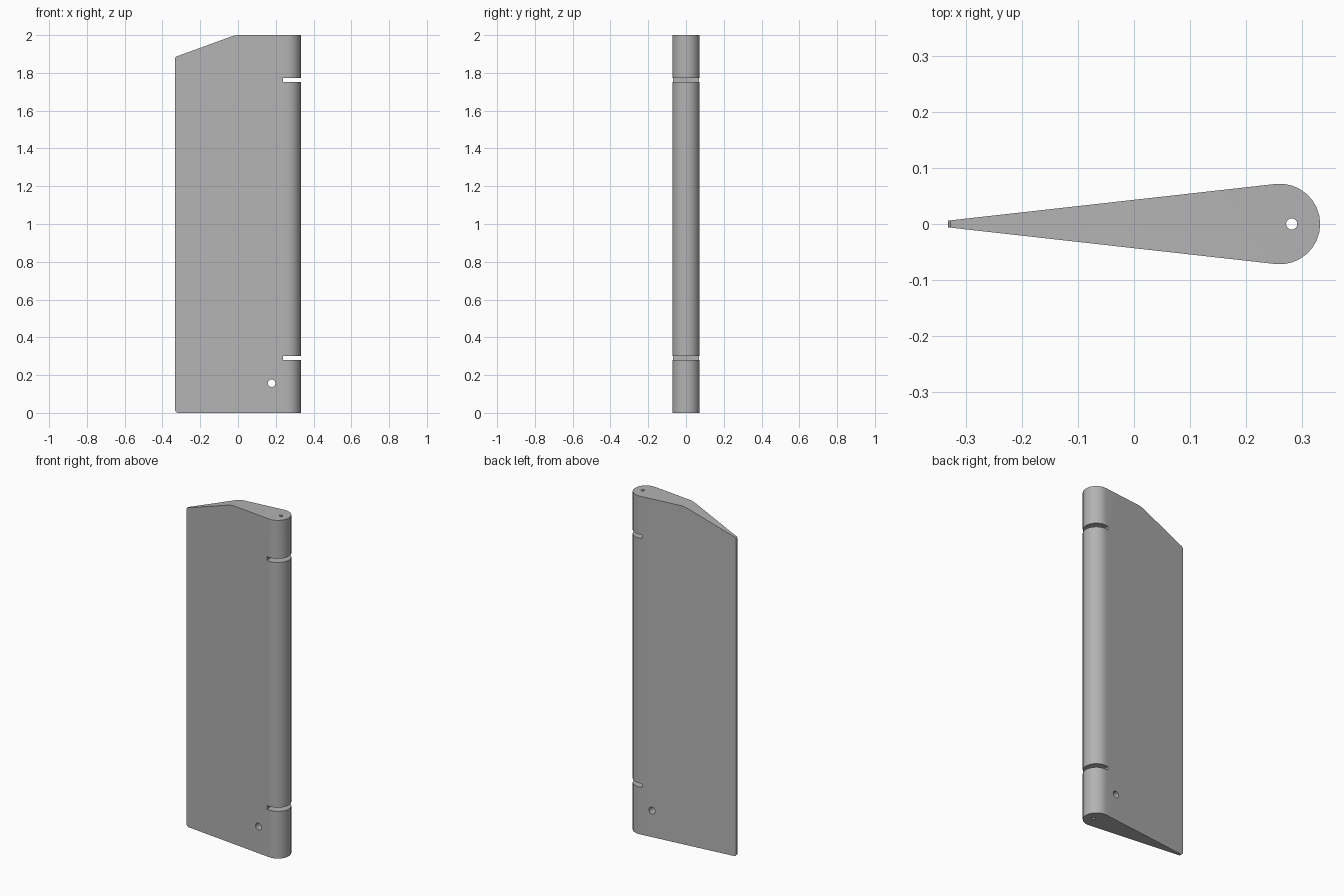
import bpy, bmesh
from math import cos, sin, pi, radians
from mathutils import Matrix, Vector

if "Cube" in bpy.data.objects:
    bpy.data.objects.remove(bpy.data.objects["Cube"])

grey = bpy.data.materials.new("plain grey")
grey.use_nodes = True
COLOUR = (0.45, 0.45, 0.45, 1)
grey.diffuse_color = COLOUR
grey.node_tree.nodes["Principled BSDF"].inputs["Base Color"].default_value = COLOUR


def prism(name, outline, direction):
    """Extrude a closed 3D outline along a direction."""
    bm = bmesh.new()
    face = bm.faces.new([bm.verts.new(p) for p in outline])
    result = bmesh.ops.extrude_face_region(bm, geom=[face])
    moved = [v for v in result["geom"] if isinstance(v, bmesh.types.BMVert)]
    bmesh.ops.translate(bm, verts=moved, vec=Vector(direction))
    bmesh.ops.recalc_face_normals(bm, faces=bm.faces)
    mesh = bpy.data.meshes.new(name)
    bm.to_mesh(mesh)
    bm.free()
    mesh.materials.append(grey)
    obj = bpy.data.objects.new(name, mesh)
    bpy.context.collection.objects.link(obj)
    return obj


def combine(target, tool, operation):
    """Apply a boolean and discard the helper."""
    mod = target.modifiers.new("cut", "BOOLEAN")
    mod.operation, mod.solver, mod.object = operation, "EXACT", tool
    bpy.context.view_layer.objects.active = target
    bpy.ops.object.modifier_apply(modifier=mod.name)
    bpy.data.objects.remove(tool)


def ring(radius, count, place):
    return [place(radius * cos(2 * pi * i / count), radius * sin(2 * pi * i / count))
            for i in range(count)]


# Blade: tapered section with a round leading edge
NOSE_X, NOSE_R, TAIL_X, TAIL_Y, STEPS = 0.261, 0.072, -0.333, 0.006, 16
section = [(TAIL_X, TAIL_Y, 0), (TAIL_X, -TAIL_Y, 0)]
for i in range(STEPS + 1):
    a = radians(-96 + 192 * i / STEPS)
    section.append((NOSE_X + NOSE_R * cos(a), NOSE_R * sin(a), 0))
blade = prism("rudder_blade", section, (0, 0, 2))

# Side outline: sloped top at the trailing edge, softened corners
side = [(-0.333, 0.01), (-0.323, 0), (0.5, 0), (0.5, 2), (0, 2),
        (-0.02, 1.997), (-0.04, 1.991), (-0.328, 1.886), (-0.333, 1.878)]
combine(blade, prism("outline_cutter", [(x, -0.2, z) for x, z in side], (0, 0.4, 0)),
        "INTERSECT")

# Hinge slots across the leading edge
for z in (0.29, 1.762):
    slot = [(0.238, -0.2, z - 0.011), (0.5, -0.2, z - 0.011),
            (0.5, -0.2, z + 0.011), (0.238, -0.2, z + 0.011)]
    combine(blade, prism("slot_cutter", slot, (0, 0.4, 0)), "DIFFERENCE")

# Pin bore along the height and a cross hole near the foot
combine(blade, prism("bore_cutter", ring(0.01, 16, lambda u, v: (0.282 + u, v, -0.1)),
                     (0, 0, 2.2)), "DIFFERENCE")
combine(blade, prism("hole_cutter", ring(0.02, 20, lambda u, v: (0.178 + u, -0.2, 0.157 + v)),
                     (0, 0.4, 0)), "DIFFERENCE")

# Shading
bpy.ops.object.select_all(action="DESELECT")
blade.select_set(True)
bpy.context.view_layer.objects.active = blade
bpy.ops.object.shade_smooth_by_angle(angle=radians(30))
